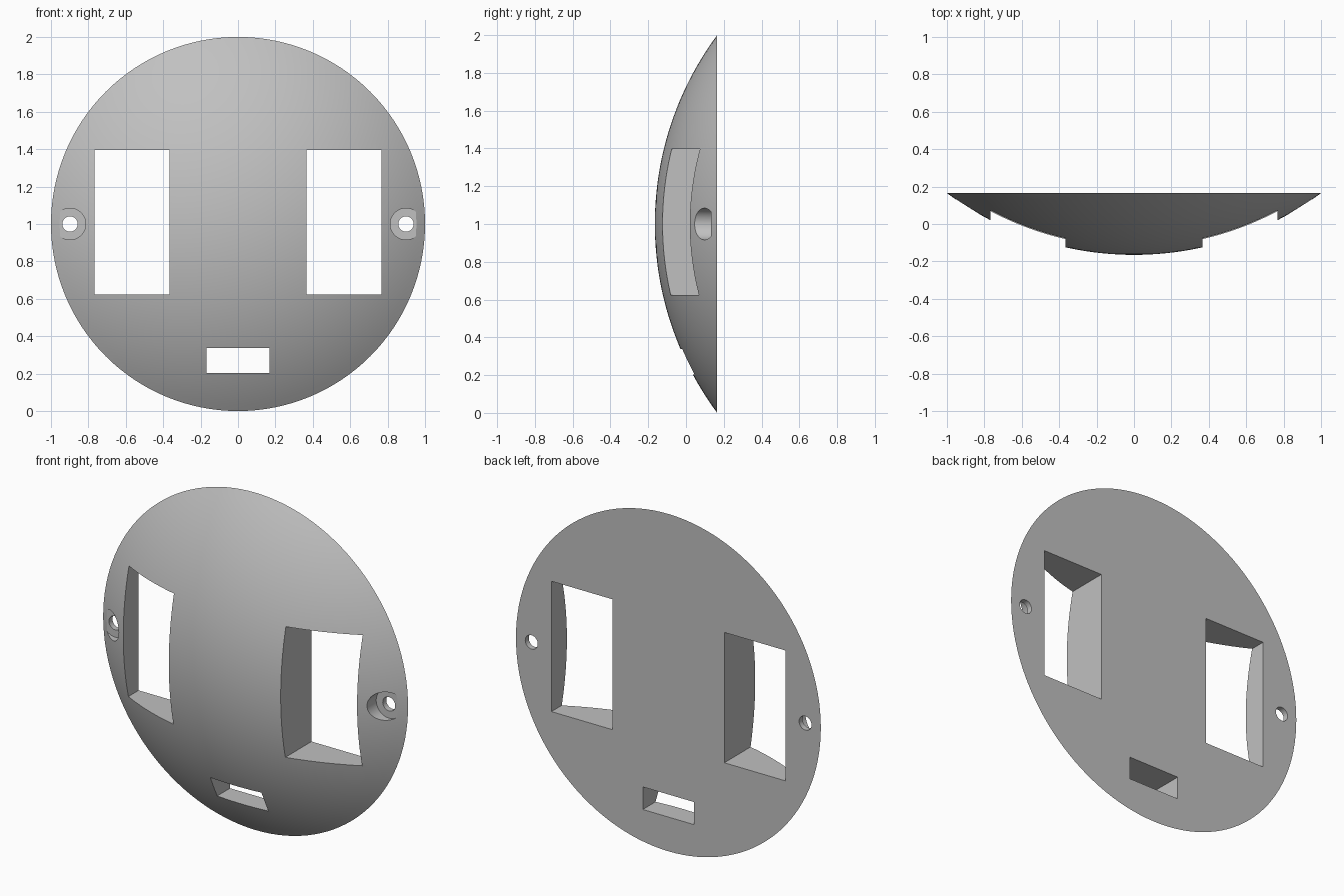
import bpy, bmesh, math
from mathutils import Vector

if "Cube" in bpy.data.objects:
    bpy.data.objects.remove(bpy.data.objects["Cube"], do_unlink=True)

HALF_DEPTH = 0.165
RADIUS = (1 + (2 * HALF_DEPTH) ** 2) / (4 * HALF_DEPTH)   # sphere through apex and rim
RIM_ANGLE = math.asin(1 / RADIUS)
RINGS, SEGMENTS = 24, 128

grey = bpy.data.materials.new("plain grey")
grey.use_nodes = True
colour = (0.53, 0.53, 0.53, 1)
grey.diffuse_color = colour
grey.node_tree.nodes["Principled BSDF"].inputs["Base Color"].default_value = colour

# Domed disc: an arc spun about the y axis, closed by a flat back
bm = bmesh.new()
arc = []
for i in range(RINGS + 1):
    a = RIM_ANGLE * i / RINGS
    arc.append(bm.verts.new((RADIUS * math.sin(a), RADIUS * (1 - math.cos(a)) - HALF_DEPTH, 1)))
edges = [bm.edges.new(pair) for pair in zip(arc, arc[1:])]
bmesh.ops.spin(bm, geom=arc + edges, cent=Vector((0, 0, 1)), axis=Vector((0, 1, 0)),
               angle=math.tau, steps=SEGMENTS, use_duplicate=False)
bmesh.ops.remove_doubles(bm, verts=bm.verts, dist=1e-4)
bmesh.ops.edgeloop_fill(bm, edges=[e for e in bm.edges if e.is_boundary])
bmesh.ops.recalc_face_normals(bm, faces=bm.faces)
mesh = bpy.data.meshes.new("domed_faceplate")
bm.to_mesh(mesh)
bm.free()
plate = bpy.data.objects.new("domed_faceplate", mesh)
bpy.context.collection.objects.link(plate)
mesh.materials.append(grey)


def cut(cutter):
    """Subtract a helper from the plate, then discard it."""
    cutter.hide_render = True
    cutter.data.materials.append(grey)
    mod = plate.modifiers.new("cut", "BOOLEAN")
    mod.operation = "DIFFERENCE"
    mod.solver = "EXACT"
    mod.object = cutter
    bpy.context.view_layer.objects.active = plate
    bpy.ops.object.modifier_apply(modifier=mod.name)
    bpy.data.objects.remove(cutter, do_unlink=True)


def cut_box(x0, x1, z0, z1):
    bpy.ops.mesh.primitive_cube_add(size=1, location=((x0 + x1) / 2, 0, (z0 + z1) / 2))
    box = bpy.context.object
    box.scale = (x1 - x0, 1, z1 - z0)
    bpy.context.view_layer.update()
    cut(box)


def cut_round(x, radius, y0, y1):
    bpy.ops.mesh.primitive_cylinder_add(vertices=48, radius=radius, depth=y1 - y0,
                                        location=(x, (y0 + y1) / 2, 1),
                                        rotation=(math.pi / 2, 0, 0))
    bpy.context.view_layer.update()
    cut(bpy.context.object)


# Tall side windows, counterbores and screw holes
for side in (-1, 1):
    middle = side * 0.567
    cut_box(middle - 0.2, middle + 0.2, 0.623, 1.396)
    cut_round(side * 0.898, 0.084, -0.5, 0.132)
    cut_round(side * 0.898, 0.041, -0.5, 0.5)

# Small lower slot
cut_box(-0.168, 0.168, 0.203, 0.337)

# Smooth dome with crisp cut edges
bpy.ops.object.select_all(action="DESELECT")
plate.select_set(True)
bpy.context.view_layer.objects.active = plate
bpy.ops.object.shade_smooth_by_angle(angle=math.radians(25))
